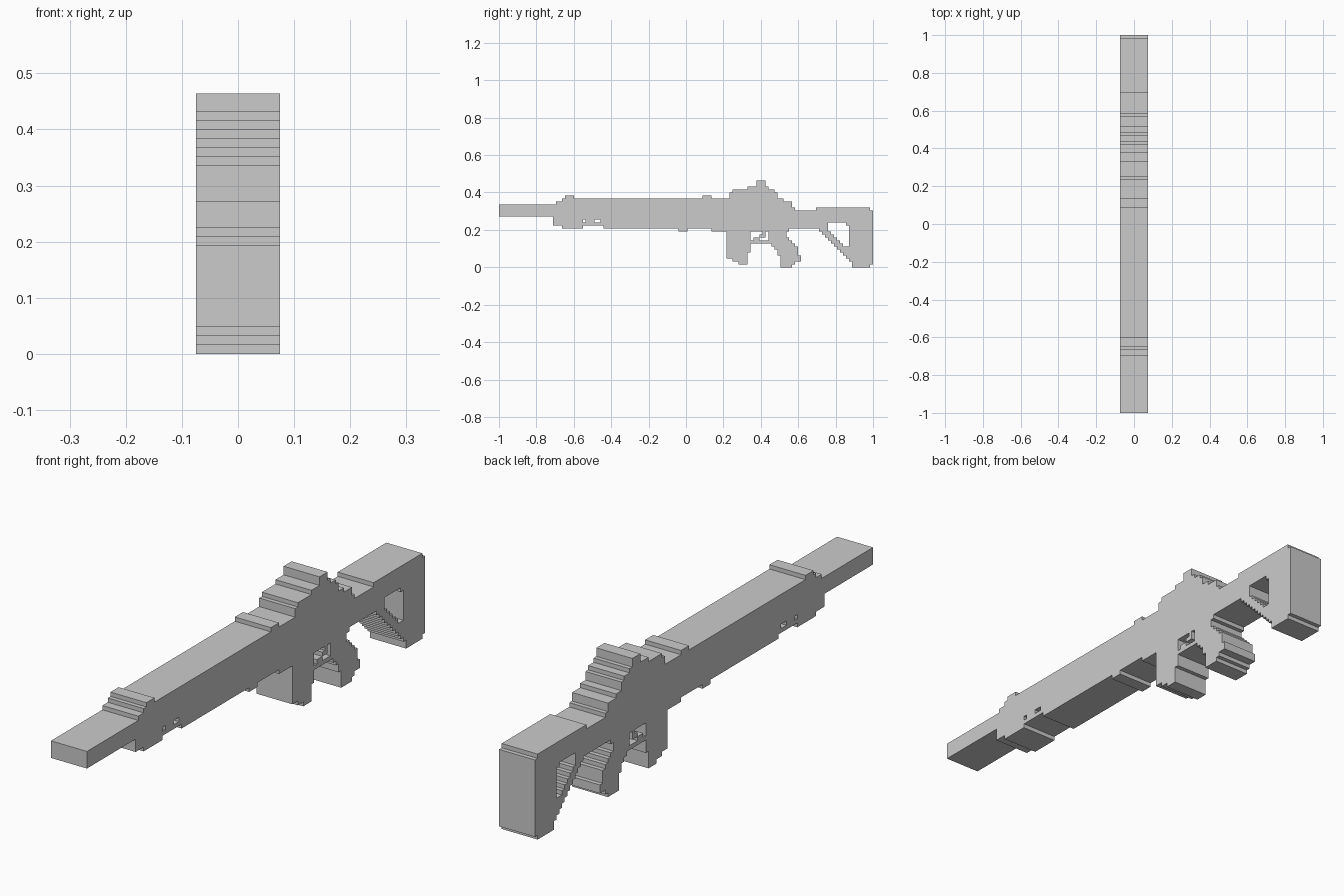
import bpy, bmesh, math

if "Cube" in bpy.data.objects:
    bpy.data.objects.remove(bpy.data.objects["Cube"])

S = 0.016        # grid step of the stepped silhouette
W = 0.0745       # half thickness


def blocks(*spans):
    """Grid cells covered by (first column, end column, bottom row, top row) blocks."""
    return {(c, r) for c0, c1, r0, r1 in spans
            for c in range(c0, c1) for r in range(r0, r1)}


parts = {}

# Barrel and fore end with its raised front sight and small vent slots
parts["barrel"] = blocks((0, 19, 17, 21))
parts["front_block"] = blocks((18, 19, 14, 17), (19, 21, 14, 22), (21, 22, 13, 23),
                              (22, 35, 13, 23))
parts["front_block"] -= blocks((28, 35, 13, 14), (28, 29, 15, 16), (32, 34, 15, 16))
parts["front_sight"] = blocks((22, 25, 23, 24))

# Main body with the bottom lugs and the rear sight step
parts["body"] = blocks((35, 77, 13, 23), (60, 63, 12, 13), (71, 77, 12, 13),
                       (77, 95, 12, 23), (95, 97, 12, 22), (97, 98, 13, 22),
                       (98, 99, 13, 20), (99, 107, 13, 19))
parts["rear_sight_step"] = blocks((68, 71, 23, 24))

# Stepped top sight
parts["top_sight"] = blocks((77, 93, 23, 25), (78, 92, 25, 26), (83, 90, 26, 27),
                            (86, 89, 27, 29))

# Magazine
parts["magazine"] = blocks((76, 78, 3, 12), (78, 80, 2, 12), (80, 83, 1, 12),
                           (83, 84, 5, 12))

# Trigger guard and trigger
parts["trigger_guard"] = blocks((84, 91, 8, 9), (90, 91, 9, 12))
parts["trigger"] = blocks((88, 89, 10, 12), (87, 88, 10, 11), (85, 87, 9, 10))

# Curved grip
parts["grip"] = blocks((91, 92, 7, 12), (92, 93, 6, 12), (93, 94, 4, 12),
                       (94, 96, 0, 12), (96, 97, 0, 10), (97, 98, 0, 9),
                       (98, 99, 1, 8), (99, 100, 2, 7), (100, 101, 2, 4))

# Stock with a diagonal underside and an opening
stock = blocks((106, 107, 19, 20), (118, 124, 0, 20), (124, 125, 1, 19))
for c in range(107, 118):
    stock |= blocks((c, c + 1, 12 - (c - 107), 20))
for c in range(110, 117):
    stock -= blocks((c, c + 1, max(7, 12 - (c - 110)), 15 if c < 116 else 14))
parts["stock"] = stock

solid = set().union(*parts.values())


def build(name, cells):
    """Extrude cells across x, leaving out walls buried inside the model."""
    bm = bmesh.new()

    def quad(*pts):
        bm.faces.new([bm.verts.new((x, c * S - 1, r * S)) for x, c, r in pts])

    for c, r in cells:
        ring = [(c, r), (c + 1, r), (c + 1, r + 1), (c, r + 1)]
        quad(*[(W, *p) for p in ring])
        quad(*[(-W, *p) for p in reversed(ring)])
        for i, (dc, dr) in enumerate([(0, -1), (1, 0), (0, 1), (-1, 0)]):
            if (c + dc, r + dr) not in solid:
                a, b = ring[i], ring[(i + 1) % 4]
                quad((W, *b), (W, *a), (-W, *a), (-W, *b))
    bmesh.ops.remove_doubles(bm, verts=bm.verts, dist=1e-4)
    bmesh.ops.dissolve_limit(bm, angle_limit=math.radians(1),
                             verts=bm.verts, edges=bm.edges)
    mesh = bpy.data.meshes.new(name)
    bm.to_mesh(mesh)
    bm.free()
    bpy.context.collection.objects.link(bpy.data.objects.new(name, mesh))


for name, cells in parts.items():
    build(name, cells)
